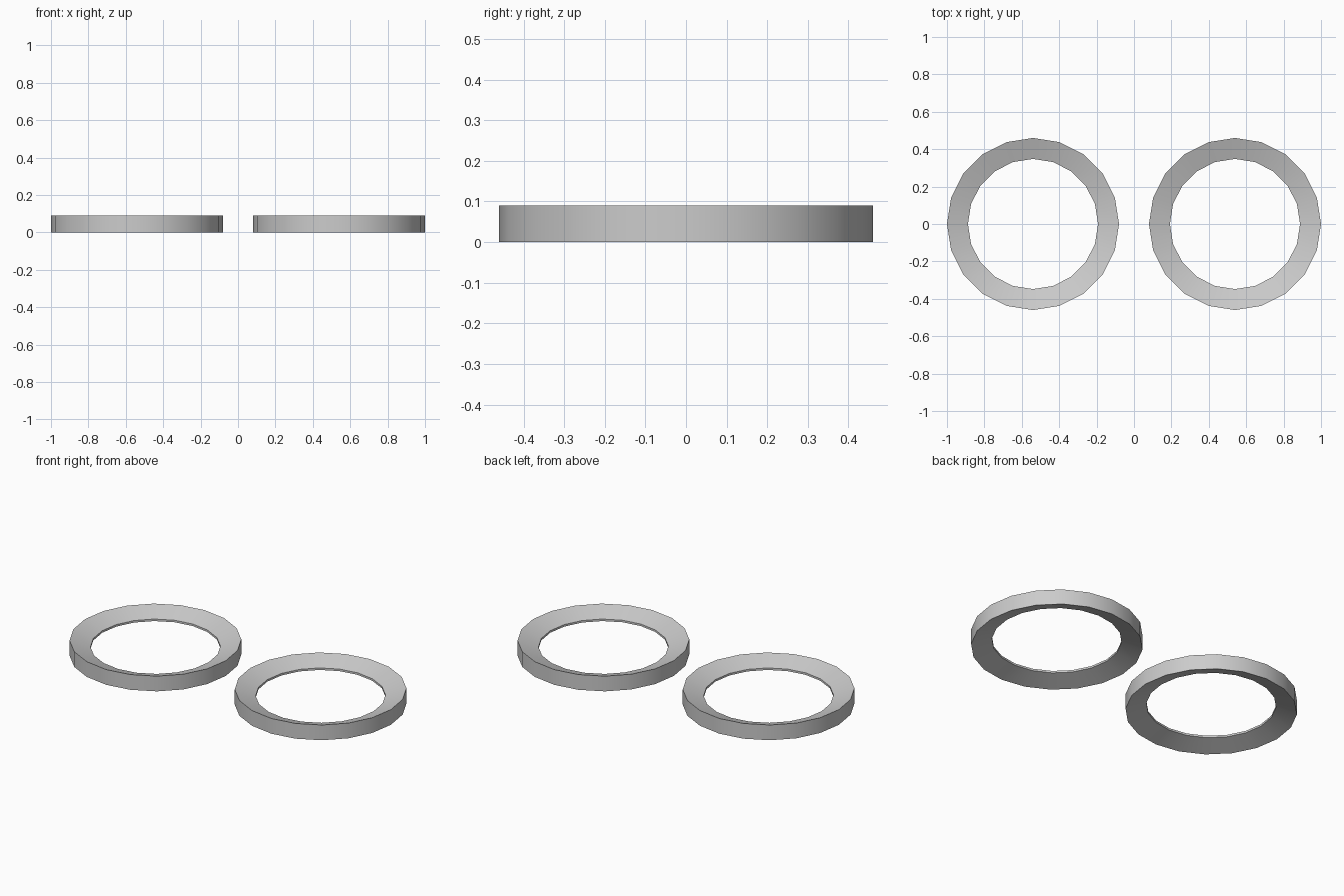
import bpy, bmesh
from math import cos, sin, tau

if "Cube" in bpy.data.objects:
    bpy.data.objects.remove(bpy.data.objects["Cube"])

SIDES = 20
# Ring cross-section (radius, z): tall outer wall tapering to a thin inner lip
PROFILE = [(0.46, 0.0), (0.46, 0.09), (0.348, 0.051), (0.348, 0.039)]


def ring(name, x):
    bm = bmesh.new()
    loops = [[bm.verts.new((r * cos(tau * i / SIDES), r * sin(tau * i / SIDES), z))
              for r, z in PROFILE] for i in range(SIDES)]
    n = len(PROFILE)
    for i in range(SIDES):
        a, b = loops[i], loops[(i + 1) % SIDES]
        for j in range(n):
            k = (j + 1) % n
            bm.faces.new((a[j], b[j], b[k], a[k]))
    bmesh.ops.recalc_face_normals(bm, faces=bm.faces)
    mesh = bpy.data.meshes.new(name)
    bm.to_mesh(mesh)
    bm.free()
    obj = bpy.data.objects.new(name, mesh)
    obj.location.x = x
    bpy.context.collection.objects.link(obj)
    # Smooth around the ring, crisp profile corners
    bpy.ops.object.select_all(action='DESELECT')
    obj.select_set(True)
    bpy.context.view_layer.objects.active = obj
    bpy.ops.object.shade_smooth_by_angle(angle=0.52)


# Matching left and right rings
ring("left_ring", -0.54)
ring("right_ring", 0.54)
